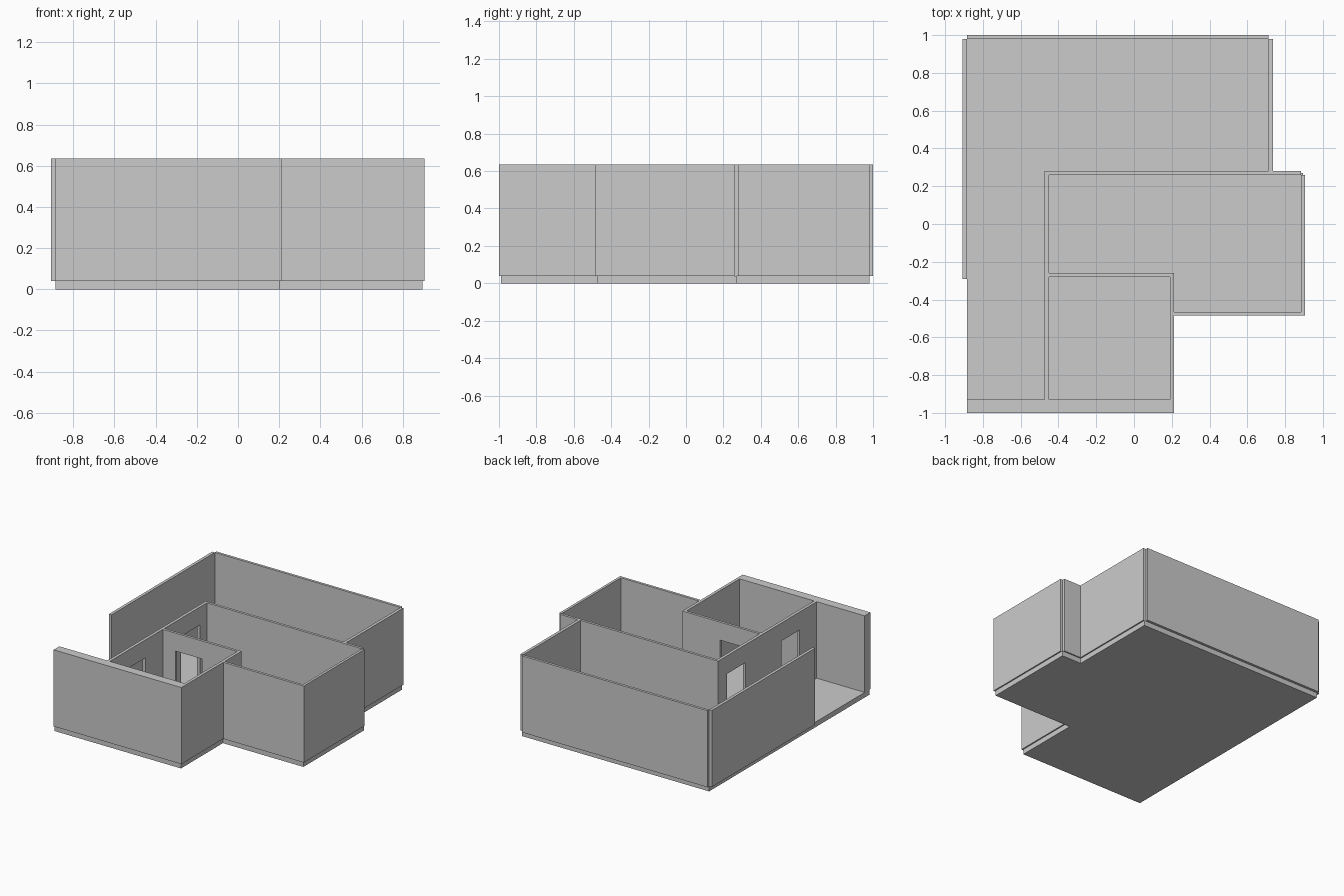
import bpy, bmesh
from mathutils import Vector

if "Cube" in bpy.data.objects:
    bpy.data.objects.remove(bpy.data.objects["Cube"])

FLOOR, TOP, DOOR_TOP = 0.04, 0.635, 0.495


def extrude_polygon(name, points, offset):
    """Make a solid by extruding a flat outline along an offset vector."""
    bm = bmesh.new()
    face = bm.faces.new([bm.verts.new(p) for p in points])
    result = bmesh.ops.extrude_face_region(bm, geom=[face])
    moved = [g for g in result["geom"] if isinstance(g, bmesh.types.BMVert)]
    bmesh.ops.translate(bm, vec=Vector(offset), verts=moved)
    bmesh.ops.recalc_face_normals(bm, faces=bm.faces)
    mesh = bpy.data.meshes.new(name)
    bm.to_mesh(mesh)
    bm.free()
    obj = bpy.data.objects.new(name, mesh)
    bpy.context.collection.objects.link(obj)
    return obj


def wall(name, x0, x1, y0, y1, doors=()):
    """Wall slab along its longer side, with door notches given as spans."""
    along_x = (x1 - x0) > (y1 - y0)
    start, end = (x0, x1) if along_x else (y0, y1)
    outline = [(end, TOP), (start, TOP), (start, FLOOR)]
    for a, b in sorted(doors):
        outline += [(a, FLOOR), (a, DOOR_TOP), (b, DOOR_TOP), (b, FLOOR)]
    outline.append((end, FLOOR))
    if along_x:
        points, offset = [(u, y0, z) for u, z in outline], (0, y1 - y0, 0)
    else:
        points, offset = [(x0, u, z) for u, z in outline], (x1 - x0, 0, 0)
    return extrude_polygon(name, points, offset)


# Floor slab, slightly inset under the walls
floor_outline = [(-0.885, -0.99), (0.203, -0.99), (0.203, -0.475), (0.895, -0.475),
                 (0.895, 0.27), (0.725, 0.27), (0.725, 0.98), (-0.885, 0.98)]
extrude_polygon("floor", [(x, y, 0) for x, y in floor_outline], (0, 0, FLOOR))

# Main room outer walls (corners left open as notches)
wall("main_back_wall", -0.885, 0.712, 0.98, 1.0)
wall("main_left_wall", -0.908, -0.885, -0.29, 0.98)
wall("main_right_wall", 0.712, 0.735, 0.28, 0.98)

# Side room walls
wall("side_back_wall", -0.45, 0.885, 0.26, 0.28)
wall("side_right_wall", 0.885, 0.905, -0.485, 0.26)
wall("side_front_wall", 0.213, 0.885, -0.485, -0.465)

# Inner walls with doorways
wall("corridor_wall", -0.473, -0.45, -0.93, 0.28, doors=[(-0.72, -0.495), (-0.055, 0.175)])
wall("dividing_wall", -0.45, 0.19, -0.28, -0.26, doors=[(-0.342, -0.112)])
wall("front_room_right_wall", 0.19, 0.213, -0.93, -0.26)

# Thick front walls
wall("front_wall_left", -0.885, -0.466, -1.0, -0.93)
wall("front_wall_right", -0.466, 0.213, -1.0, -0.93)
